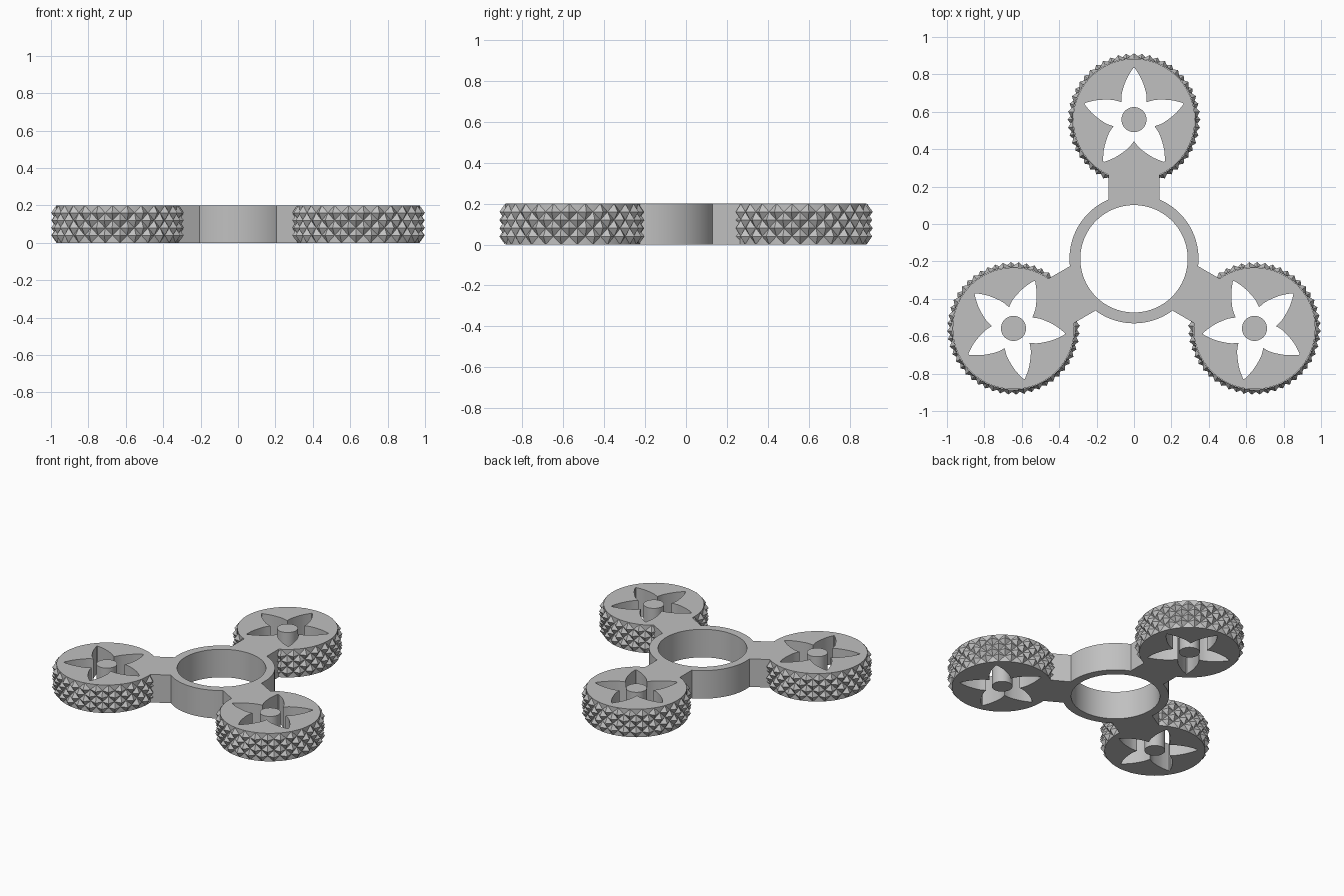
import bpy, bmesh
from math import sin, cos, pi, asin, atan2, hypot, radians
from mathutils import Vector, Matrix

cube = bpy.data.objects.get("Cube")
if cube:
    bpy.data.objects.remove(cube, do_unlink=True)

HEIGHT = 0.2
REACH = 0.744            # hub centre to wheel centre
HUB = Vector((0, -REACH / 4))
HUB_OUT, HUB_IN = 0.345, 0.287
WHEEL_R, TIP_R, PIN_R = 0.325, 0.355, 0.067
ARM_HALF = 0.137
ARM_ANGLES = [radians(a) for a in (90, 210, 330)]

grey = bpy.data.materials.new("plain grey")
colour = (0.53, 0.53, 0.53, 1)
grey.diffuse_color = colour
grey.use_nodes = True
grey.node_tree.nodes["Principled BSDF"].inputs["Base Color"].default_value = colour


def arc(centre, radius, start, end, steps):
    return [centre + radius * Vector((cos(a), sin(a)))
            for a in (start + (end - start) * i / steps for i in range(steps + 1))]


def circle(centre, radius, steps=96):
    return arc(centre, radius, 0, 2 * pi, steps)[:-1]


def wheel_centre(angle):
    return HUB + REACH * Vector((cos(angle), sin(angle)))


def flower(centre, angle):
    # Five pointed petals, each a smoothed half outline mirrored on its axis
    half = [(0.093, 0.068), (0.135, 0.066), (0.176, 0.055),
            (0.22, 0.038), (0.255, 0.018), (0.277, 0.003)]
    side = []
    for i in range(len(half) - 1):
        p = [Vector(half[max(0, min(len(half) - 1, i + j))]) for j in (-1, 0, 1, 2)]
        for s in range(4):
            t = s / 4
            side.append(p[1] + 0.5 * t * (p[2] - p[0]
                        + t * (2 * p[0] - 5 * p[1] + 4 * p[2] - p[3]
                        + t * (3 * (p[1] - p[2]) + p[3] - p[0]))))
    side.append(Vector(half[-1]))
    petal = [Vector((v.x, -v.y)) for v in side] + side[:0:-1]
    return [centre + Matrix.Rotation(angle + k * 2 * pi / 5, 2) @ v
            for k in range(5) for v in petal]


def extruded(name, loops):
    # Fill closed outlines with holes and extrude to the full thickness
    curve = bpy.data.curves.new(name, "CURVE")
    curve.dimensions = "2D"
    curve.fill_mode = "BOTH"
    curve.extrude = HEIGHT / 2
    for loop in loops:
        spline = curve.splines.new("POLY")
        spline.points.add(len(loop) - 1)
        for point, v in zip(spline.points, loop):
            point.co = (v.x, v.y, 0, 1)
        spline.use_cyclic_u = True
    temp = bpy.data.objects.new(name + " outline", curve)
    bpy.context.collection.objects.link(temp)
    bpy.context.view_layer.update()
    mesh = bpy.data.meshes.new_from_object(
        temp.evaluated_get(bpy.context.evaluated_depsgraph_get()))
    bpy.data.objects.remove(temp, do_unlink=True)
    bm = bmesh.new()
    bm.from_mesh(mesh)
    bmesh.ops.remove_doubles(bm, verts=bm.verts, dist=0.00005)
    bmesh.ops.recalc_face_normals(bm, faces=bm.faces)
    bmesh.ops.translate(bm, verts=bm.verts, vec=(0, 0, HEIGHT / 2))
    return finish(name, bm, mesh, True)


def finish(name, bm, mesh, smooth):
    bm.to_mesh(mesh)
    bm.free()
    mesh.materials.clear()
    mesh.materials.append(grey)
    obj = bpy.data.objects.new(name, mesh)
    bpy.context.collection.objects.link(obj)
    if smooth:
        bpy.ops.object.select_all(action="DESELECT")
        obj.select_set(True)
        bpy.context.view_layer.objects.active = obj
        bpy.ops.object.shade_smooth_by_angle(angle=radians(30))
    return obj


# Frame: hub ring, three arms and three wheel discs in one outline
wheel_gap = asin(ARM_HALF / WHEEL_R)
hub_gap = asin(ARM_HALF / HUB_OUT)
outline = []
for a in ARM_ANGLES:
    outline += arc(wheel_centre(a), WHEEL_R, a - pi + wheel_gap, a + pi - wheel_gap, 90)
    outline += arc(HUB, HUB_OUT, a + hub_gap, a + 2 * pi / 3 - hub_gap, 24)
holes = [circle(HUB, HUB_IN)] + [flower(wheel_centre(a), a) for a in ARM_ANGLES]
extruded("frame", [outline] + holes)


# Tread: staggered rows of diamond-shaped pyramids
def tread(name, centre, angle, count=26, rows=4):
    bm = bmesh.new()
    step = pi / count
    rise = HEIGHT / (rows + 1)

    def at(a, z, r):
        return bm.verts.new((centre.x + r * cos(a), centre.y + r * sin(a), z))

    for row in range(1, rows + 1):
        for i in range(count):
            a = angle + (2 * i + row % 2) * step
            # Leave out pyramids buried in the arm
            if cos(a - angle) < 0 and abs(sin(a - angle)) * TIP_R < ARM_HALF - 0.04:
                continue
            z, base = row * rise, WHEEL_R + 0.002
            rim = [at(a - step, z, base), at(a, z - rise, base),
                   at(a + step, z, base), at(a, z + rise, base)]
            apex = at(a, z, TIP_R)
            for k in range(4):
                bm.faces.new((rim[k], rim[(k + 1) % 4], apex))
    bmesh.ops.remove_doubles(bm, verts=bm.verts, dist=0.0001)
    finish(name, bm, bpy.data.meshes.new(name), False)


for label, a in zip(("back", "right", "left"), ARM_ANGLES):
    tread(label + "_tread", wheel_centre(a), a)
    extruded(label + "_pin", [circle(wheel_centre(a), PIN_R, 48)])
